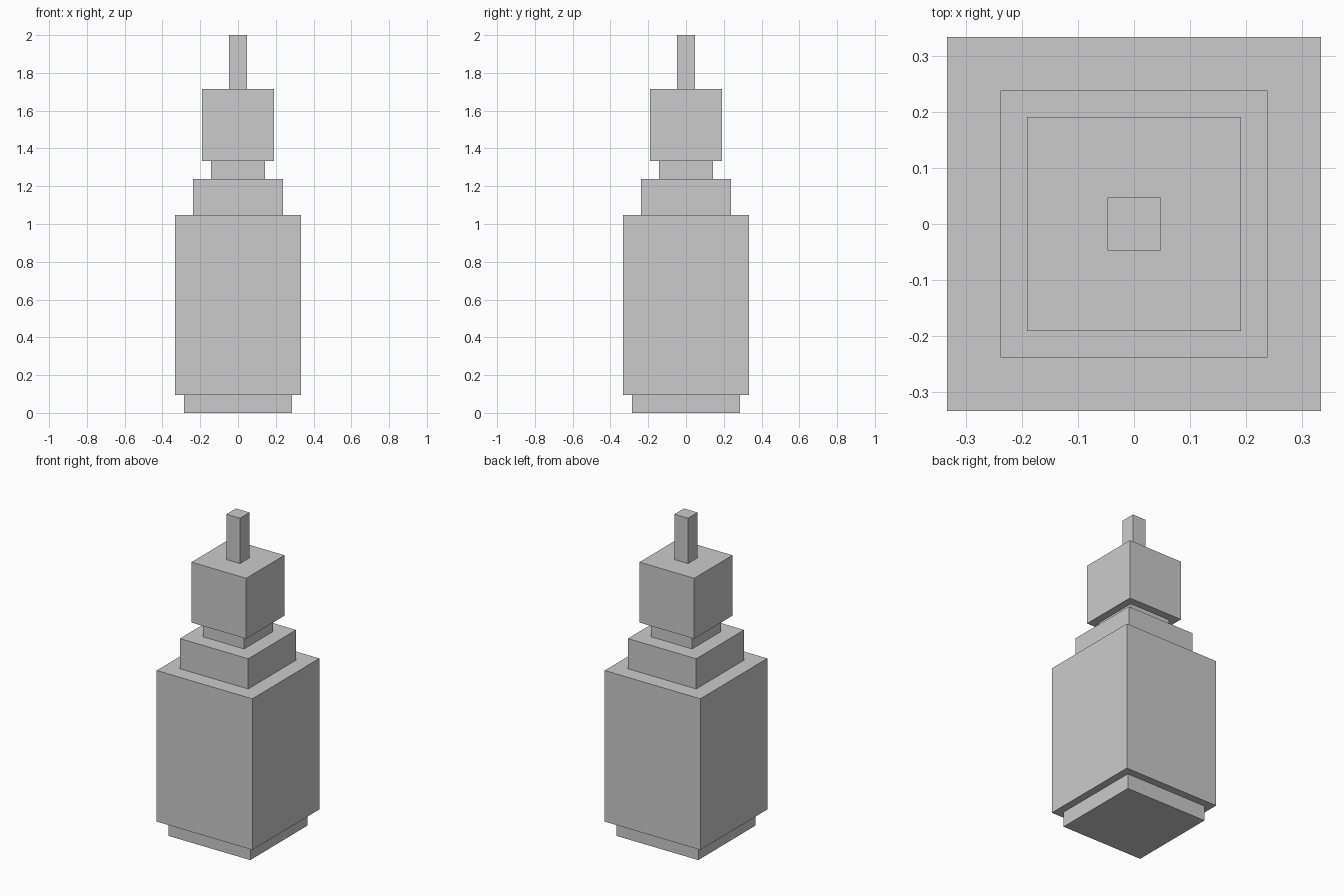
import bpy

# Remove the default cube
default = bpy.data.objects.get("Cube")
if default:
    bpy.data.objects.remove(default, do_unlink=True)

UNIT = 2 / 21  # every part sits on a whole-unit grid

# Single grey material
GREY = (0.6, 0.6, 0.6, 1)
grey = bpy.data.materials.new("plain_grey")
grey.use_nodes = True
grey.diffuse_color = GREY
grey.node_tree.nodes["Principled BSDF"].inputs["Base Color"].default_value = GREY


def block(name, width, height, bottom):
    """Square block, sizes in grid units, resting at the given level."""
    bpy.ops.mesh.primitive_cube_add(size=1, location=(0, 0, (bottom + height / 2) * UNIT))
    obj = bpy.context.object
    obj.name = name
    obj.scale = (width * UNIT, width * UNIT, height * UNIT)
    bpy.ops.object.transform_apply(location=False, rotation=False, scale=True)
    obj.data.materials.append(grey)


# Bottle parts stacked from the ground up: name, width, height
level = 0
for name, width, height in (
    ("base", 6, 1),
    ("body", 7, 10),
    ("shoulder", 5, 2),
    ("neck", 3, 1),
    ("cap", 4, 4),
    ("tip", 1, 3),
):
    block(name, width, height, level)
    level += height
